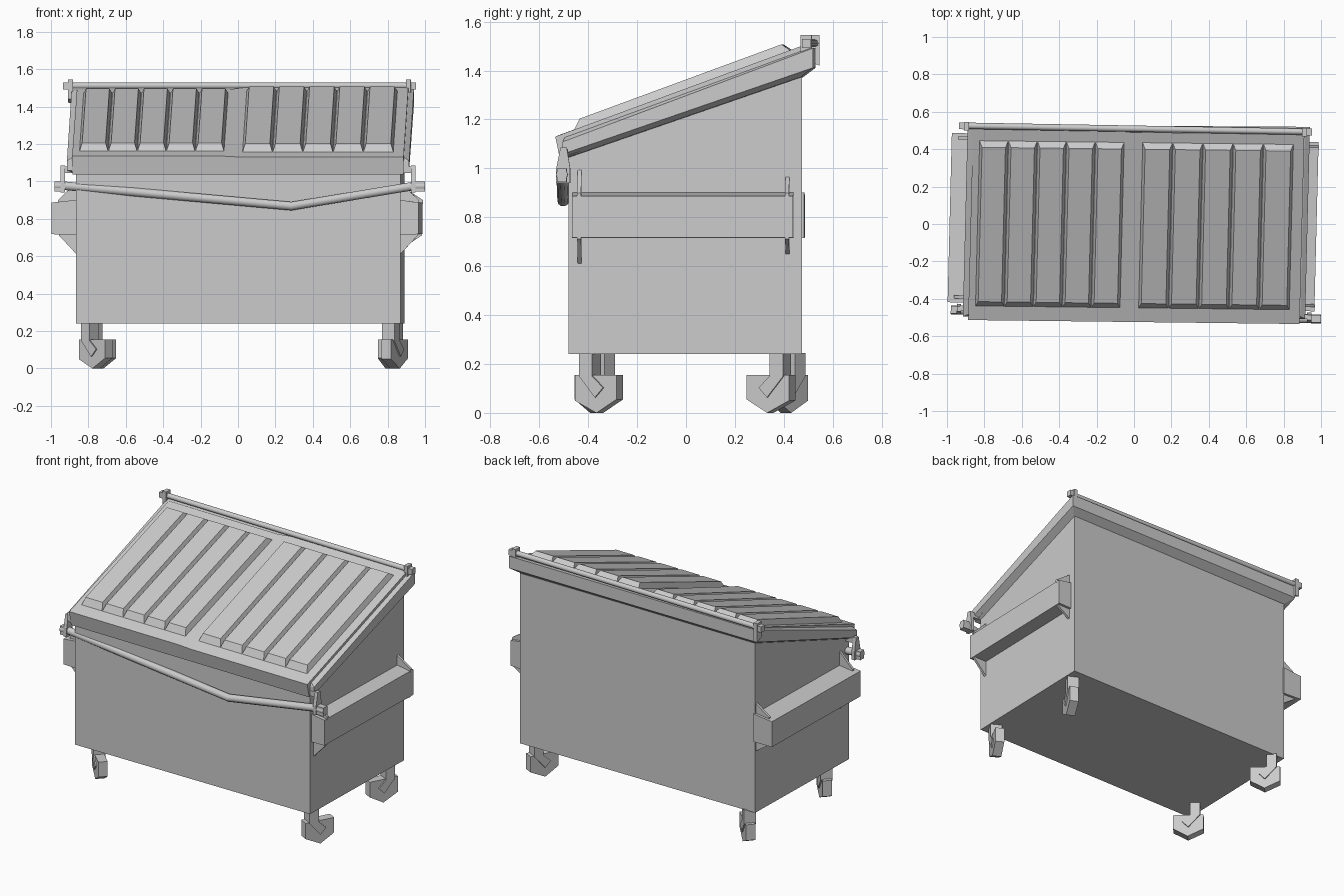
import bpy, bmesh, math
from mathutils import Matrix, Vector

if "Cube" in bpy.data.objects:
    bpy.data.objects.remove(bpy.data.objects["Cube"])

# The bin stands slightly skewed: each part is sheared by a small amount in y
def place(ky):
    return Matrix(((1, 0.025, 0, 0.0125), (-ky, 1, 0, 0), (0, 0, 1, 0), (0, 0, 0, 1)))


def loft(name, rings, smooth=False, local=Matrix.Identity(4), ky=0.025):
    """Skin a list of equal-length point rings and cap both ends."""
    bm = bmesh.new()
    m = place(ky) @ local
    vs = [[bm.verts.new(m @ Vector(p)) for p in r] for r in rings]
    n = len(vs[0])
    for a, b in zip(vs, vs[1:]):
        for i in range(n):
            bm.faces.new((a[i], a[(i + 1) % n], b[(i + 1) % n], b[i]))
    bm.faces.new(vs[0])
    bm.faces.new(vs[-1])
    bmesh.ops.recalc_face_normals(bm, faces=bm.faces)
    me = bpy.data.meshes.new(name)
    bm.to_mesh(me)
    bm.free()
    ob = bpy.data.objects.new(name, me)
    bpy.context.collection.objects.link(ob)
    if smooth:
        bpy.context.view_layer.objects.active = ob
        ob.select_set(True)
        bpy.ops.object.shade_smooth_by_angle(angle=math.radians(50))
        ob.select_set(False)
    return ob


def prism_x(name, yz, x0, x1, ky=0.025):
    return loft(name, [[(x, y, z) for y, z in yz] for x in (x0, x1)], ky=ky)


def prism_y(name, xz, y0, y1, local=Matrix.Identity(4)):
    return loft(name, [[(x, y, z) for x, z in xz] for y in (y0, y1)], local=local)


def tube(name, path, r, sides=10, ky=0.025):
    rings = [[(x, y + r * math.cos(math.tau * i / sides), z + r * math.sin(math.tau * i / sides))
              for i in range(sides)] for x, y, z in path]
    return loft(name, rings, smooth=True, ky=ky)


def rim_z(y):
    return 1.045 + 0.345 * (y + 0.48)


def lid_z(y, right):
    return (1.13 + 0.368 * (y + 0.524)) if right else (1.135 + 0.352 * (y + 0.524))


# Container body
prism_x("body", [(-0.48, 0.24), (0.475, 0.24), (0.475, rim_z(0.475)), (-0.48, rim_z(-0.48))],
        -0.867, 0.867, ky=0)

# Flared rim around the sloped opening, taller along the back
def rim_loop(hw, yf, yb, dz, back=0):
    return [(x, y, rim_z(y) + dz + (back if y > 0 else 0))
            for x, y in ((-hw, yf), (hw, yf), (hw, yb), (-hw, yb))]

loft("rim", [rim_loop(0.866, -0.479, 0.474, -0.001), rim_loop(0.915, -0.5, 0.525, 0.02),
             rim_loop(0.915, -0.5, 0.525, 0.07, 0.03), rim_loop(0.89, -0.49, 0.5, 0.085, 0.02)],
     ky=0.006)

# Double lid with a front skirt, halves at slightly different pitch
def lid_section(x, right):
    return [(x, -0.505, 1.038), (x, -0.524, lid_z(-0.524, right)),
            (x, 0.49, lid_z(0.49, right)), (x, 0.49, 1.43)]

loft("lid", [lid_section(-0.886, False), lid_section(-0.075, False),
             lid_section(0.02, True), lid_section(0.886, True)], ky=0.012)

# Raised ribs, five per lid half
for right, x0, x1 in ((False, -0.85, -0.075), (True, 0.022, 0.83)):
    w = (x1 - x0) / 5
    for i in range(5):
        a, b = x0 + i * w, x0 + (i + 1) * w
        rings = []
        for ins, yf, yb, h in ((0, -0.45, 0.438, -0.003), (0.015, -0.425, 0.4, 0.037)):
            rings.append([(x, y, lid_z(y, right) + h) for x, y in
                          ((a + ins, yf), (b - ins, yf), (b - ins, yb), (a + ins, yb))])
        loft("lid_rib", rings, ky=0.012)

# Hinge rod along the back, and bent lock bar across the front
tube("hinge_rod", [(-0.96, 0.509, 1.512), (0.927, 0.509, 1.512)], 0.017, ky=0.0176)
tube("lock_bar", [(-0.98, -0.483, 0.977), (-0.93, -0.483, 0.977), (0.285, -0.495, 0.868),
                  (0.935, -0.483, 0.975), (1.0, -0.483, 0.975)], 0.024)

for s, tip, pocket in ((-1, 0.98, 0.998), (1, 1.0, 0.963)):
    # Hinge bracket and its nut
    prism_x("hinge_bracket", [(0.484, 1.44), (0.53, 1.42), (0.53, 1.545), (0.484, 1.545)],
            s * 0.89 - 0.017, s * 0.916 - 0.017, ky=0.0176)
    prism_x("hinge_nut", [(0.49, 1.492), (0.526, 1.492), (0.526, 1.53), (0.49, 1.53)],
            s * 0.916 - 0.017, s * 0.944 - 0.017, ky=0.0176)
    # Lock bar bracket, end block and tab to the rim
    prism_x("lock_bracket", [(-0.507, 0.94), (-0.45, 0.94), (-0.45, 1.0), (-0.464, 1.085),
                             (-0.49, 1.085), (-0.507, 1.0)], s * 0.925, s * 0.948)
    prism_x("lock_bar_end", [(-0.503, 0.945), (-0.463, 0.945), (-0.463, 1.0), (-0.503, 1.0)],
            s * 0.948, s * tip)
    prism_x("lock_tab", [(-0.485, 1.045), (-0.46, 1.045), (-0.46, 1.08), (-0.485, 1.08)],
            s * 0.87, s * 0.93)
    # Fork pocket on the side
    prism_y("fork_pocket", [(s * 0.86, 0.715), (s * pocket, 0.718), (s * pocket, 0.887),
                            (s * 0.86, 0.902)], -0.443, 0.462)
    # Gussets above and below the pocket
    for y, top, low in ((-0.413, 1.0, 0.605), (0.437, 0.97, 0.645)):
        prism_y("gusset_upper", [(s * 0.86, 0.89), (s * 0.965, 0.88), (s * 0.965, 0.9),
                                 (s * 0.86, top)], y - 0.008, y + 0.008)
        prism_y("gusset_lower", [(s * 0.86, 0.73), (s * 0.96, 0.73), (s * 0.96, 0.712),
                                 (s * 0.86, low)], y - 0.008, y + 0.008)

# Swivel casters: blocky wheel plus bent fork, each turned its own way
for x, y, turn in ((-0.795, -0.36, -42), (-0.795, 0.42, -42), (0.815, -0.372, 63), (0.812, 0.405, 245)):
    m = Matrix.Translation((x, y, 0)) @ Matrix.Rotation(math.radians(turn), 4, 'Z')
    prism_y("caster_wheel", [(-0.055, 0.155), (0.138, 0.155), (0.138, 0.055), (0.045, 0),
                             (-0.055, 0.05)], -0.029, 0.029, m)
    prism_y("caster_fork", [(-0.032, 0.245), (-0.032, 0.15), (0.042, 0.063), (0.08, 0.103),
                            (0.03, 0.15), (0.03, 0.245)], -0.037, 0.037, m)
